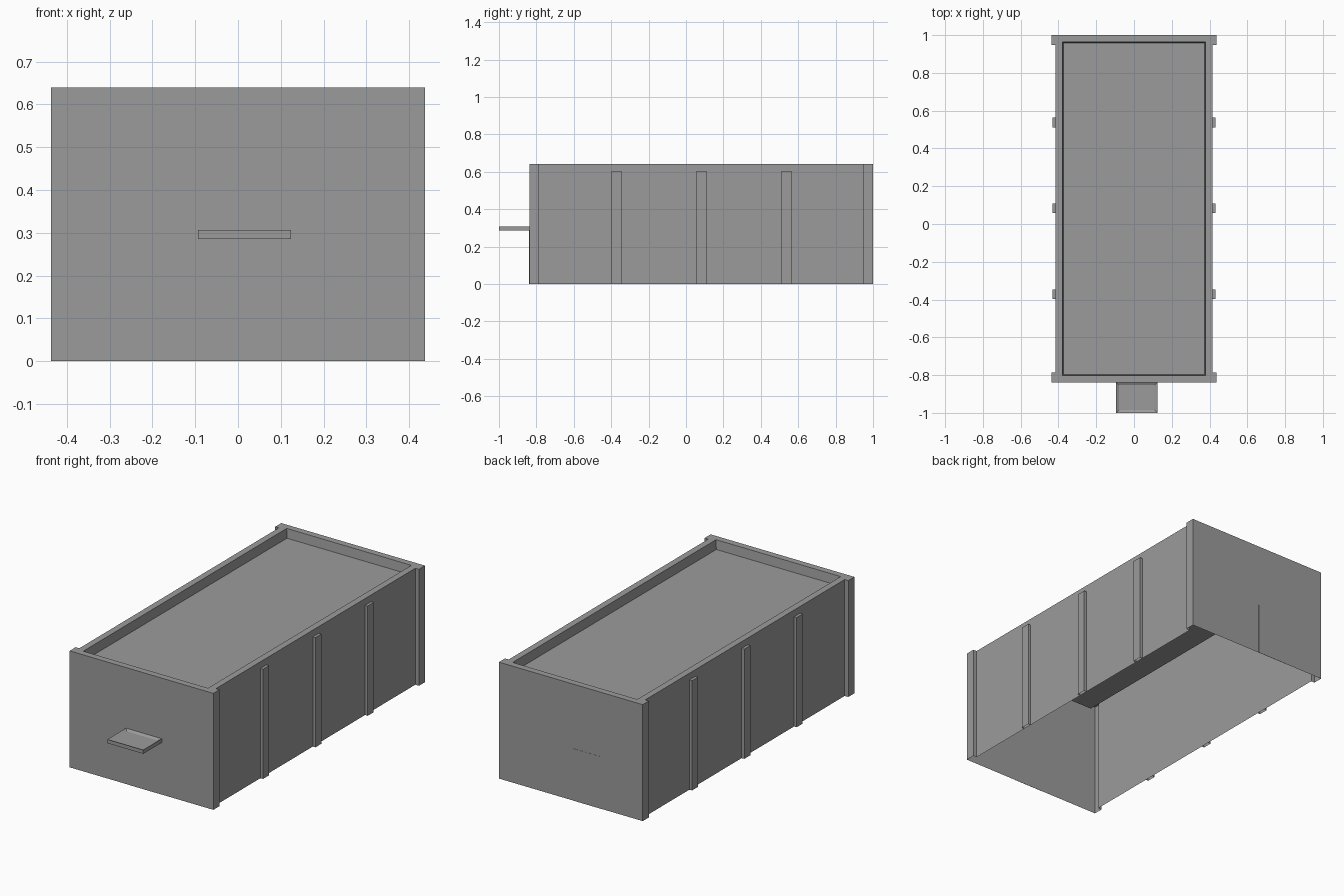
import bpy
import bmesh

old = bpy.data.objects.get("Cube")
if old:
    bpy.data.objects.remove(old, do_unlink=True)

GREY = (0.33, 0.33, 0.33, 1.0)
mat = bpy.data.materials.new("plain grey")
mat.use_nodes = True
mat.diffuse_color = GREY
mat.node_tree.nodes["Principled BSDF"].inputs["Base Color"].default_value = GREY

# Main dimensions
HALF_X, POST_X, PILASTER_X = 0.415, 0.437, 0.431
FRONT, BACK = -0.838, 1.0
HEIGHT, RIM, POST = 0.64, 0.036, 0.053
ROOF_DROP, TAPER = 0.05, 0.006


def finish(bm, name, recalc=True):
    if recalc:
        bmesh.ops.recalc_face_normals(bm, faces=bm.faces)
    mesh = bpy.data.meshes.new(name)
    bm.to_mesh(mesh)
    bm.free()
    mesh.materials.append(mat)
    obj = bpy.data.objects.new(name, mesh)
    bpy.context.collection.objects.link(obj)
    return obj


def box(bm, x, y, z):
    """Box from (min, max) pairs; returns its faces."""
    verts = bmesh.ops.create_cube(bm, size=1)["verts"]
    for v in verts:
        v.co = [r[0] if c < 0 else r[1] for c, r in zip(v.co, (x, y, z))]
    return list({f for v in verts for f in v.link_faces})


def loop(bm, points, z):
    verts = [bm.verts.new((x, y, z)) for x, y in points]
    edges = [bm.edges.new((a, b)) for a, b in zip(verts, verts[1:] + verts[:1])]
    return verts, edges


def bridge(bm, lower, upper):
    n = len(lower)
    for i in range(n):
        j = (i + 1) % n
        bm.faces.new((lower[i], lower[j], upper[j], upper[i]))


def rectangle(inset):
    x, y0, y1 = HALF_X - inset, FRONT + inset, BACK - inset
    return [(-x, y0), (x, y0), (x, y1), (-x, y1)]


# Building shell: open-bottomed walls with corner posts, parapet and sunken roof
half = [(POST_X, FRONT), (POST_X, FRONT + POST), (HALF_X, FRONT + POST),
        (HALF_X, BACK - POST), (POST_X, BACK - POST), (POST_X, BACK)]
outline = half + [(-x, y) for x, y in reversed(half)]
bm = bmesh.new()
base, _ = loop(bm, outline, 0)
top, top_edges = loop(bm, outline, HEIGHT)
bridge(bm, base, top)
inner, inner_edges = loop(bm, rectangle(RIM), HEIGHT)
bmesh.ops.triangle_fill(bm, edges=top_edges + inner_edges, use_beauty=True)
roof, _ = loop(bm, rectangle(RIM + TAPER), HEIGHT - ROOF_DROP)
bridge(bm, inner, roof)
bm.faces.new(roof)
finish(bm, "building_shell")

# Side pilasters, three on each long wall
for side, sign in (("left", 1), ("right", -1)):
    for i, y in enumerate((-0.372, 0.083, 0.537)):
        bm = bmesh.new()
        xs = sorted((sign * HALF_X, sign * PILASTER_X))
        faces = box(bm, xs, (y - 0.026, y + 0.026), (0, 0.603))
        hidden = [f for f in faces
                  if f.normal.z < -0.5 or f.calc_center_median().z < 0.001
                  or abs(f.calc_center_median().x - sign * HALF_X) < 0.001]
        bmesh.ops.delete(bm, geom=hidden, context="FACES")
        finish(bm, f"{side}_pilaster_{i + 1}", recalc=False)

# Canopy with a shallow sunken top
bm = bmesh.new()
faces = box(bm, (-0.094, 0.124), (-1.0, FRONT), (0.286, 0.307))
bm.normal_update()
lid = max(faces, key=lambda f: f.calc_center_median().z)
bmesh.ops.inset_region(bm, faces=[lid], thickness=0.015, use_even_offset=True)
for v in lid.verts:
    v.co.z -= 0.008
finish(bm, "door_canopy")

# Flush doors, front and back
for name, xs, ys in (("front_door", (-0.068, 0.103), (FRONT - 0.001, FRONT)),
                     ("back_door", (-0.19, -0.012), (BACK, BACK + 0.001))):
    bm = bmesh.new()
    box(bm, xs, ys, (0, 0.286))
    finish(bm, name)
